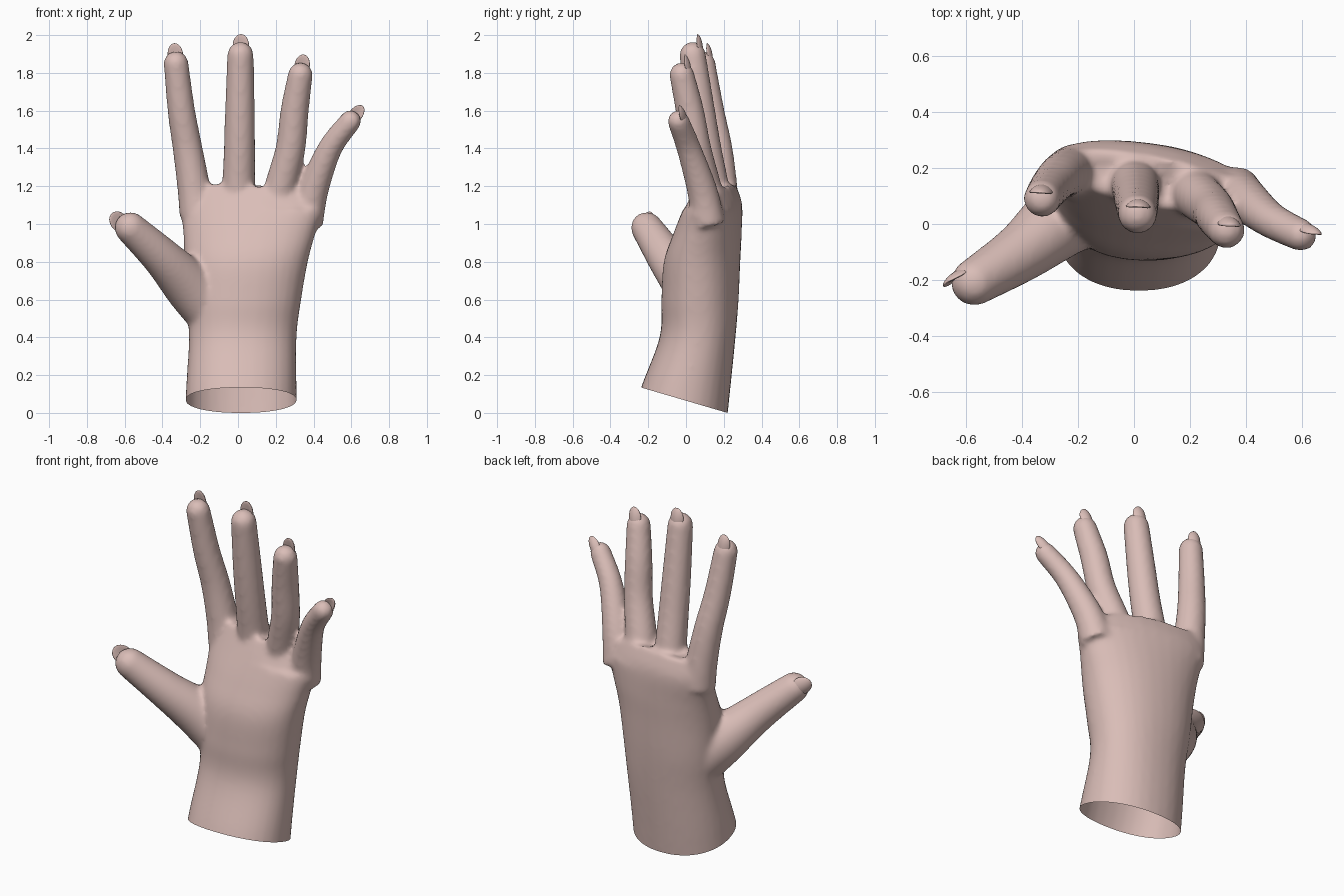
import bpy, bmesh, math
from mathutils import Vector, Matrix

cube = bpy.data.objects.get("Cube")
if cube:
    bpy.data.objects.remove(cube)

skin = bpy.data.materials.new("skin_pink")
skin.use_nodes = True
COLOUR = (0.70, 0.51, 0.475, 1)
skin.diffuse_color = COLOUR
bsdf = skin.node_tree.nodes["Principled BSDF"]
bsdf.inputs["Base Color"].default_value = COLOUR
bsdf.inputs["Roughness"].default_value = 0.6

SIDES = 32
ANGLES = [2 * math.pi * i / SIDES for i in range(SIDES)]


def smooth_rows(rows, steps=6):
    """Catmull-Rom interpolation through rows of numbers."""
    rows = [Vector(r) for r in rows]
    out = []
    for i in range(len(rows) - 1):
        b, c = rows[i], rows[i + 1]
        a = rows[i - 1] if i else b * 2 - c
        d = rows[i + 2] if i + 2 < len(rows) else c * 2 - b
        for s in range(steps):
            t = s / steps
            out.append(b + (c - a) * (t / 2) + (a * 2 - b * 5 + c * 4 - d) * (t * t / 2)
                       + (b * 3 - a - c * 3 + d) * (t ** 3 / 2))
    return out + [rows[-1]]


def loft(bm, rings):
    """Skin a list of point rings and close both ends."""
    loops = [[bm.verts.new(p) for p in ring] for ring in rings]
    for lo, hi in zip(loops, loops[1:]):
        for i in range(SIDES):
            j = (i + 1) % SIDES
            bm.faces.new((lo[i], lo[j], hi[j], hi[i]))
    bm.faces.new(loops[0][::-1])
    bm.faces.new(loops[-1])


def palm(bm, rows):
    """Rows: z, left x, right x, front y, back y, sideways tilt."""
    rings = []
    rows = smooth_rows(rows)
    for n, (z, x0, x1, y0, y1, tilt) in enumerate(rows):
        ring = []
        for a in ANGLES:
            c, s = math.cos(a), math.sin(a)
            dx = math.copysign(abs(c) ** 0.92, c) * (x1 - x0) / 2
            dy = math.copysign(abs(s) ** 0.92, s) * (y1 - y0) / 2
            x = (x0 + x1) / 2 + dx
            drop = 0.2 * max(0, x - 0.12) if z > 1.1 else 0
            ring.append((x, (y0 + y1) / 2 + dy - tilt * dx, z - drop))
        rings.append(ring)
    loft(bm, rings)


def finger(bm, rows):
    """Rows: x, y, z, radius along the finger; ends in a round tip."""
    pts = smooth_rows(rows)
    centres = [Vector(p[:3]) for p in pts]
    radii = [p[3] for p in pts]
    end, tip_r = centres[-1], radii[-1]
    axis = (end - centres[-3]).normalized()
    for k in range(1, 8):
        a = k / 8 * math.pi / 2
        centres.append(end + axis * tip_r * math.sin(a))
        radii.append(tip_r * math.cos(a))
    rings = []
    for i, c in enumerate(centres):
        t = centres[min(i + 1, len(centres) - 1)] - centres[max(i - 1, 0)]
        t.normalize()
        u = t.cross(Vector((0, 1, 0))).normalized()
        v = t.cross(u)
        rings.append([c + (u * math.cos(a) + v * math.sin(a)) * radii[i] for a in ANGLES])
    loft(bm, rings)
    return end, axis, tip_r


def finish(name, bm):
    mesh = bpy.data.meshes.new(name)
    bm.to_mesh(mesh)
    bm.free()
    mesh.materials.append(skin)
    mesh.shade_smooth()
    obj = bpy.data.objects.new(name, mesh)
    bpy.context.collection.objects.link(obj)
    return obj


def nail(name, end, axis, r, back):
    """Thin curved plate that peeks over the fingertip."""
    back = (back - axis * back.dot(axis)).normalized()
    side = axis.cross(back)
    bm = bmesh.new()
    bmesh.ops.create_uvsphere(bm, u_segments=24, v_segments=12, radius=1)
    frame = Matrix((side, back, axis)).transposed()
    centre = end + back * r * 0.68 + axis * r * 0.65
    for v in bm.verts:
        x, y, z = v.co
        local = Vector((x * r * 0.62, y * 0.012 - x * x * 0.014 - max(z, 0) ** 2 * 0.006, z * 0.06))
        v.co = centre + frame @ local
    return finish(name, bm)


# Palm and wrist
bm = bmesh.new()
palm(bm, [(-0.15, -0.285, 0.315, -0.33, 0.205, 0),
          (0.13, -0.275, 0.31, -0.24, 0.235, 0),
          (0.4, -0.26, 0.31, -0.14, 0.262, 0),
          (0.6, -0.275, 0.335, -0.13, 0.278, 0.04),
          (0.8, -0.285, 0.37, -0.115, 0.285, 0.08),
          (0.95, -0.29, 0.41, -0.06, 0.288, 0.12),
          (1.1, -0.305, 0.45, 0.01, 0.28, 0.17),
          (1.21, -0.29, 0.42, 0.07, 0.24, 0.18)])

# Fingers and thumb
BACK = Vector((0.05, 1, 0))
digits = {
    "index": ([(-.215, .19, 1.05, .095), (-.235, .185, 1.2, .087), (-.267, .167, 1.4, .079),
               (-.3, .13, 1.6, .073), (-.328, .09, 1.85, .066)], BACK),
    "middle": ([(0, .16, 1.05, .095), (.003, .14, 1.2, .088), (.008, .105, 1.4, .083),
                (.01, .075, 1.6, .079), (.013, .035, 1.895, .07)], BACK),
    "ring": ([(.2, .13, 1.05, .095), (.228, .1, 1.2, .087), (.278, .055, 1.4, .079),
              (.3, .02, 1.6, .075), (.33, -.022, 1.79, .066)], BACK),
    "little": ([(.36, .12, 1, .09), (.4, .085, 1.18, .08), (.487, .015, 1.4, .065),
                (.595, -.04, 1.545, .058)], BACK),
    "thumb": ([(-.12, .08, .5, .13), (-.25, .02, .66, .135), (-.4, -.1, .82, .106),
               (-.57, -.208, .98, .084)], Vector((-0.7, 0.7, 0.1))),
}
for name, (rows, back) in digits.items():
    nail(name + "_nail", *finger(bm, rows), back)

# Blend everything into one skin
hand = finish("hand", bm)
remesh = hand.modifiers.new("Remesh", "REMESH")
remesh.mode = "VOXEL"
remesh.voxel_size = 0.014
relax = hand.modifiers.new("Relax", "SMOOTH")
relax.factor = 0.5
relax.iterations = 10
graph = bpy.context.evaluated_depsgraph_get()
blended = bmesh.new()
blended.from_mesh(hand.evaluated_get(graph).to_mesh())
hand.modifiers.clear()

# Slanted open cut at the wrist
bmesh.ops.bisect_plane(blended, geom=blended.verts[:] + blended.edges[:] + blended.faces[:],
                       plane_co=(0, 0.22, 0), plane_no=(0, 0.135, 0.46), clear_inner=True)
blended.to_mesh(hand.data)
blended.free()
hand.data.shade_smooth()
